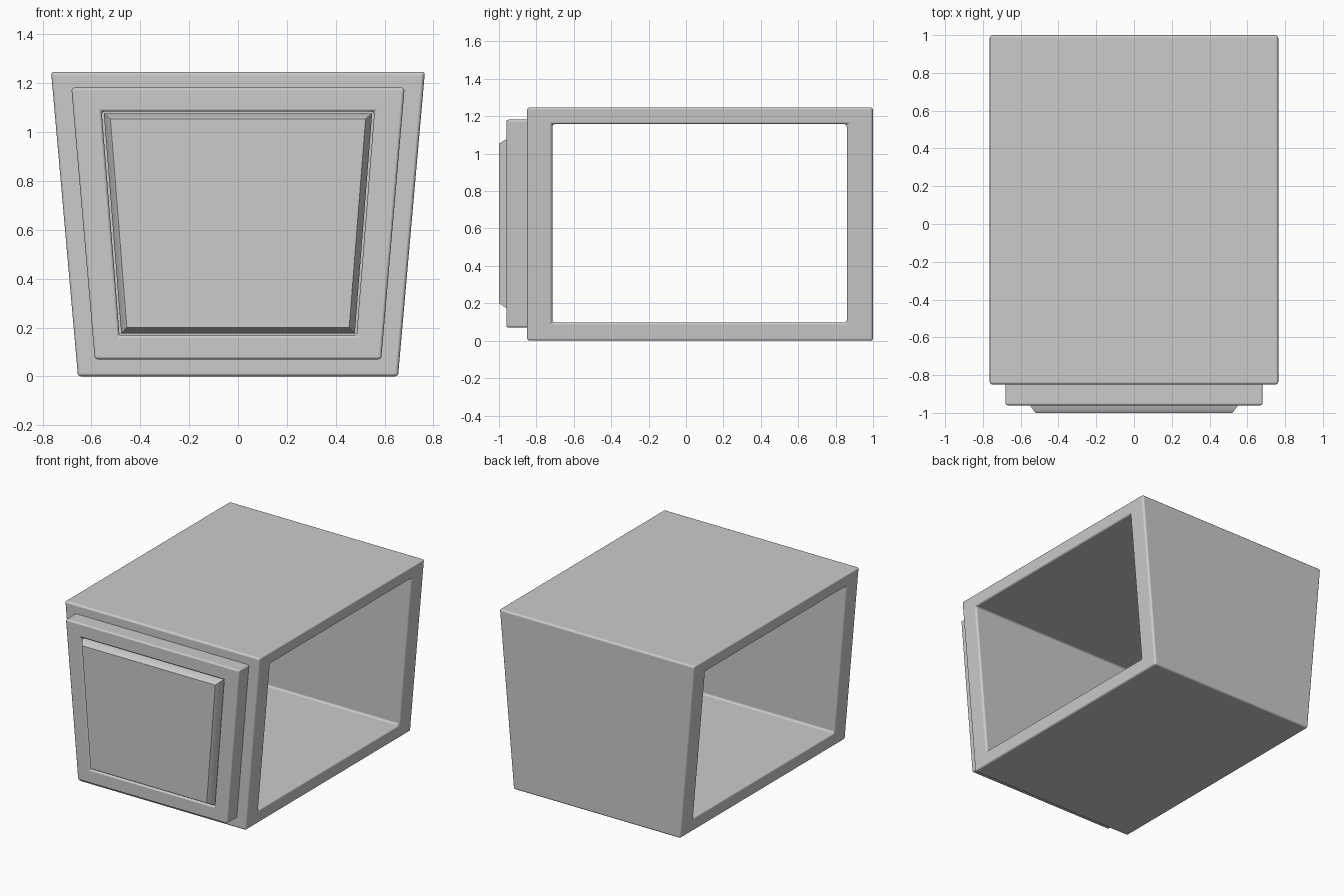
import bpy, bmesh

if "Cube" in bpy.data.objects:
    bpy.data.objects.remove(bpy.data.objects["Cube"])


def finish(name, bm, bevel):
    bmesh.ops.recalc_face_normals(bm, faces=bm.faces)
    mesh = bpy.data.meshes.new(name)
    bm.to_mesh(mesh)
    bm.free()
    ob = bpy.data.objects.new(name, mesh)
    bpy.context.collection.objects.link(ob)
    bpy.ops.object.select_all(action='DESELECT')
    bpy.context.view_layer.objects.active = ob
    ob.select_set(True)
    bpy.ops.object.shade_smooth_by_angle(angle=0.7)
    if bevel:
        mod = ob.modifiers.new("soft_edges", 'BEVEL')
        mod.width = bevel
        mod.segments = 3
        mod.limit_method = 'ANGLE'
        mod.harden_normals = True
    return ob


def loft(name, loops, closed_ring, bevel):
    """Bridge successive four-point loops; join the ends or cap them."""
    bm = bmesh.new()
    rows = [[bm.verts.new(p) for p in loop] for loop in loops]
    pairs = list(zip(rows, rows[1:]))
    if closed_ring:
        pairs.append((rows[-1], rows[0]))
    else:
        bm.faces.new(rows[0])
        bm.faces.new(rows[-1])
    for a, b in pairs:
        for i in range(4):
            j = (i + 1) % 4
            bm.faces.new((a[i], a[j], b[j], b[i]))
    return finish(name, bm, bevel)


def trapezoid(y, z0, z1, w0, w1):
    return [(-w0, y, z0), (w0, y, z0), (w1, y, z1), (-w1, y, z1)]


def side_loop(side, y0, y1, z0, z1):
    def x(z):
        return side * (0.655 + 0.11 * z / 1.247)
    return [(x(z), y, z) for y, z in ((y0, z0), (y1, z0), (y1, z1), (y0, z1))]


# Tapered shell, open through both sides
outer = (-0.85, 1.0, 0.0, 1.247)
inner = (-0.715, 0.86, 0.097, 1.158)
loft("tapered_shell", [side_loop(-1, *outer), side_loop(1, *outer),
                       side_loop(1, *inner), side_loop(-1, *inner)], True, 0.014)

# Raised frame on the front
frame_out = (0.07, 1.182, 0.586, 0.682)
frame_in = (0.168, 1.084, 0.485, 0.558)
loft("front_frame", [trapezoid(-0.84, *frame_out), trapezoid(-0.96, *frame_out),
                     trapezoid(-0.96, *frame_in), trapezoid(-0.84, *frame_in)], True, 0.012)

# Chamfered panel set in the frame
panel = (0.176, 1.077, 0.478, 0.549)
loft("front_panel", [trapezoid(-0.84, *panel), trapezoid(-0.962, *panel),
                     trapezoid(-1.0, 0.2, 1.053, 0.455, 0.522)], False, 0)
